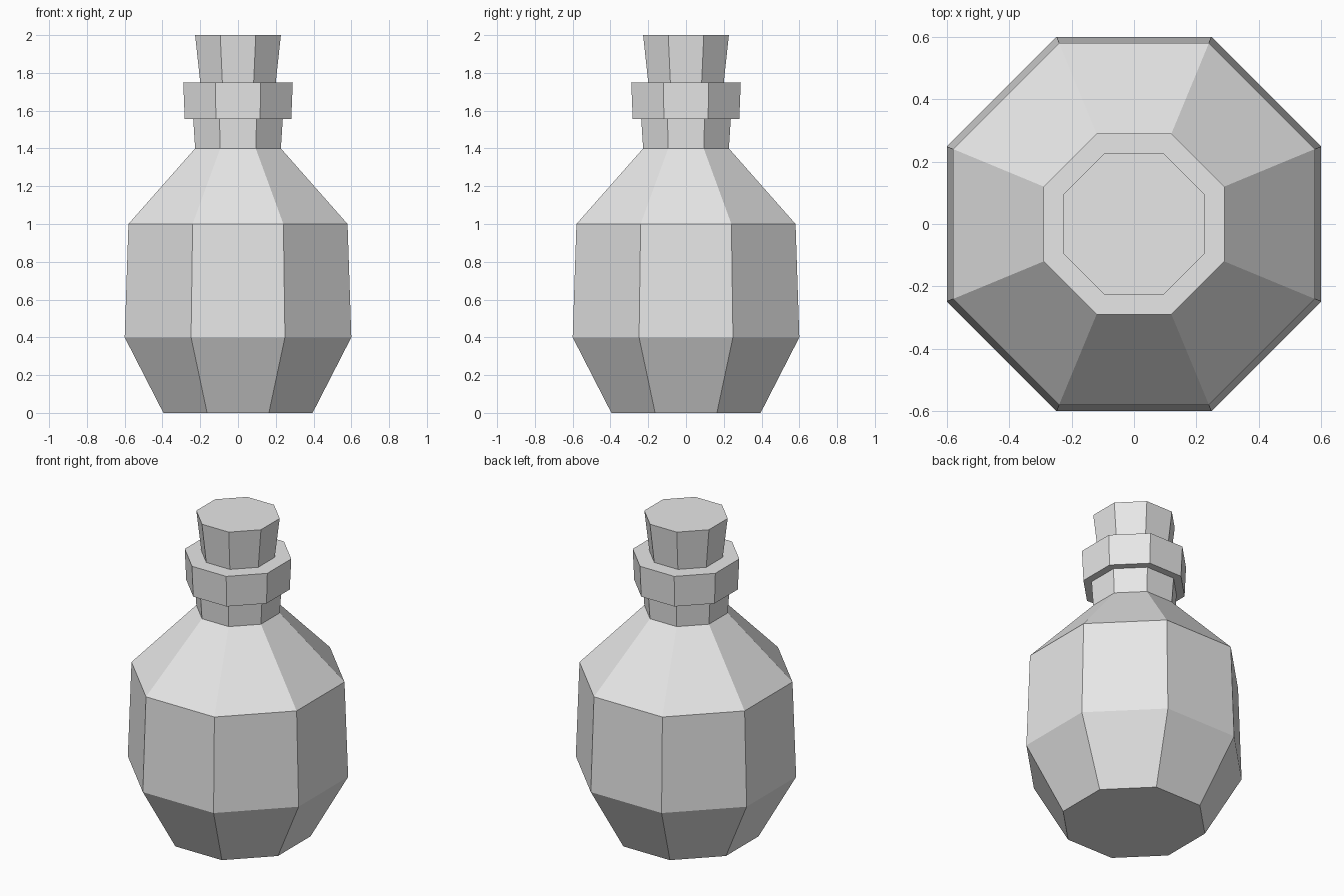
import bpy
import bmesh
import math

SIDES = 8

cube = bpy.data.objects.get("Cube")
if cube:
    bpy.data.objects.remove(cube, do_unlink=True)

grey = bpy.data.materials.new("plain grey")
grey.use_nodes = True
colour = (0.8, 0.8, 0.8, 1.0)
grey.diffuse_color = colour
grey.node_tree.nodes["Principled BSDF"].inputs["Base Color"].default_value = colour


def lathe(name, profile):
    """Closed octagonal solid from (half width across flats, height) pairs."""
    bm = bmesh.new()
    rings = []
    for half_width, z in profile:
        radius = half_width / math.cos(math.pi / SIDES)
        angles = [(i + 0.5) * math.tau / SIDES for i in range(SIDES)]
        rings.append([bm.verts.new((radius * math.cos(a), radius * math.sin(a), z))
                      for a in angles])
    for low, high in zip(rings, rings[1:]):
        for i in range(SIDES):
            j = (i + 1) % SIDES
            bm.faces.new((low[i], low[j], high[j], high[i]))
    bm.faces.new(rings[0][::-1])
    bm.faces.new(rings[-1])
    bmesh.ops.recalc_face_normals(bm, faces=bm.faces[:])
    mesh = bpy.data.meshes.new(name)
    bm.to_mesh(mesh)
    bm.free()
    mesh.materials.append(grey)
    obj = bpy.data.objects.new(name, mesh)
    bpy.context.collection.objects.link(obj)
    return obj


# Bottle: foot, belly, shoulder, neck and lip
lathe("bottle", [(0.395, 0), (0.6, 0.4), (0.58, 1.0), (0.227, 1.4),
                 (0.237, 1.555), (0.282, 1.555), (0.29, 1.75)])

# Tapered stopper standing on the lip
lathe("stopper", [(0.2, 1.75), (0.227, 2.0)])
